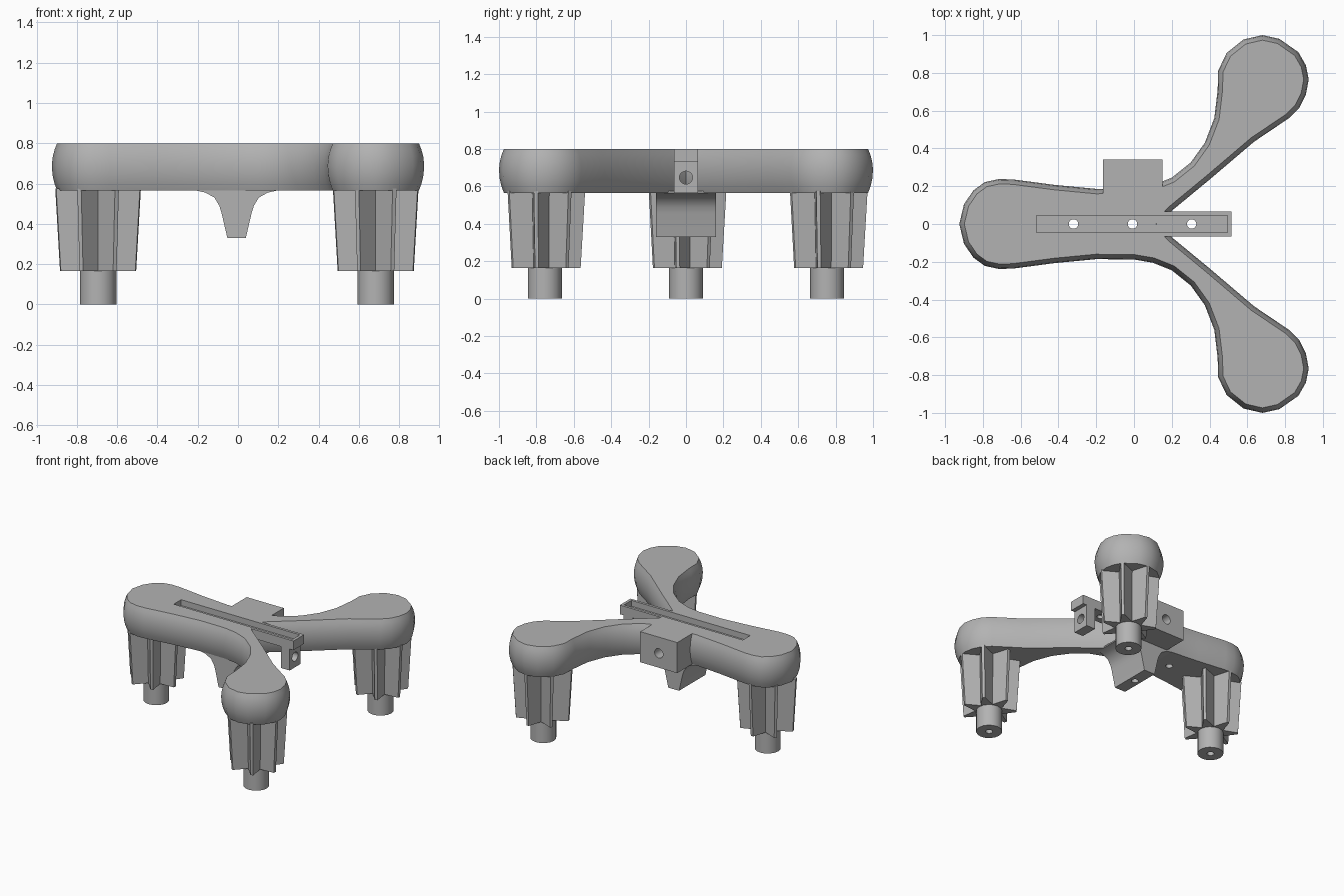
import bpy, bmesh, math
from mathutils import Vector, Matrix

if "Cube" in bpy.data.objects:
    bpy.data.objects.remove(bpy.data.objects["Cube"], do_unlink=True)

grey = bpy.data.materials.new("plain_grey")
grey.use_nodes = True
grey.diffuse_color = (0.45, 0.45, 0.45, 1)
grey.node_tree.nodes["Principled BSDF"].inputs["Base Color"].default_value = (0.45, 0.45, 0.45, 1)


def finish(name, bm):
    bmesh.ops.recalc_face_normals(bm, faces=bm.faces)
    mesh = bpy.data.meshes.new(name)
    bm.to_mesh(mesh)
    bm.free()
    mesh.materials.append(grey)
    ob = bpy.data.objects.new(name, mesh)
    bpy.context.collection.objects.link(ob)
    return ob


def loft(name, rings):
    """Skin closed rings of equal length and cap both ends."""
    bm = bmesh.new()
    loops = [[bm.verts.new(p) for p in ring] for ring in rings]
    n = len(loops[0])
    for a, b in zip(loops, loops[1:]):
        for i in range(n):
            j = (i + 1) % n
            bm.faces.new((a[i], a[j], b[j], b[i]))
    bm.faces.new(loops[0])
    bm.faces.new(loops[-1])
    return finish(name, bm)


def box(name, x, y, z):
    return loft(name, [[(x[0], y[0], h), (x[1], y[0], h), (x[1], y[1], h), (x[0], y[1], h)] for h in z])


def rod(name, centre, radius, length, axis="Z", sides=20):
    bm = bmesh.new()
    turn = {"Z": Matrix(), "X": Matrix.Rotation(math.pi / 2, 4, "Y"),
            "Y": Matrix.Rotation(math.pi / 2, 4, "X")}[axis]
    bmesh.ops.create_cone(bm, cap_ends=True, segments=sides, radius1=radius, radius2=radius,
                          depth=length, matrix=Matrix.Translation(centre) @ turn)
    return finish(name, bm)


def cut(ob, cutter):
    mod = ob.modifiers.new("cut", "BOOLEAN")
    mod.operation = "DIFFERENCE"
    mod.solver = "EXACT"
    mod.object = cutter
    bpy.context.view_layer.objects.active = ob
    bpy.ops.object.modifier_apply(modifier=mod.name)


def smooth(ob):
    bpy.ops.object.select_all(action="DESELECT")
    ob.select_set(True)
    bpy.context.view_layer.objects.active = ob
    bpy.ops.object.shade_smooth_by_angle(angle=math.radians(32))


def inset(points, d):
    """Move a counter-clockwise outline inwards by d."""
    out = []
    for i, p in enumerate(points):
        a = (p - points[i - 1]).normalized()
        b = (points[(i + 1) % len(points)] - p).normalized()
        na, nb = Vector((-a.y, a.x)), Vector((-b.y, b.x))
        out.append(p + (na + nb) * d / (1 + max(na.dot(nb), -0.2)))
    return out


# Three-lobed body: half outline from the fork round to the rear lobe
half = [(.2, .07), (.4, .235), (.635, .435), (.82, .56), (.875, .615), (.91, .685), (.925, .765),
        (.91, .84), (.87, .91), (.77, .98), (.68, 1), (.58, .977), (.49, .905), (.445, .81),
        (.443, .71), (.425, .56), (.375, .43), (.3, .325), (.2, .245), (.1, .205), (0, .188),
        (-.2, .186), (-.42, .207), (-.64, .236), (-.715, .238), (-.79, .222), (-.85, .178),
        (-.9, .105)]
outline = [Vector((.13, 0))] + [Vector(p) for p in half] + [Vector((-.925, 0))]
outline += [Vector((x, -y)) for x, y in reversed(half)]
levels = [(.565, .026), (.6, .013), (.64, .004), (.69, 0), (.735, .005), (.77, .014), (.8, .026)]
body = loft("body", [[(p.x, p.y, z) for p in inset(outline, d)] for z, d in levels])

# Rail projecting through the fork, with its end plate
rail = box("rail", (.12, .517), (-.065, .065), (.73, .8))
plate = box("rail_end_plate", (.41, .485), (-.065, .065), (.565, .735))

# Side mounting block
block = box("side_block", (-.165, .15), (.1, .342), (.565, .8))

# Flared block under the middle
flare = [(.2, .575), (.2, .565), (.155, .555), (.11, .53), (.086, .49), (.075, .455), (.046, .33)]
section = [(x - .007, z) for x, z in flare] + [(-x - .007, z) for x, z in reversed(flare)]
under = loft("under_block", [[(x, y, z) for x, z in section] for y in (-.16, .16)])

# Slot, screw holes and cross holes
slot = box("slot_cutter", (-.515, .495), (-.045, .045), (.755, .9))
screws = [rod("screw_cutter", (x, 0, .6), .025, 1) for x in (-.32, -.008, .305)]
plate_hole = rod("plate_cutter", (.45, 0, .647), .035, .3, "X")
block_hole = rod("block_cutter", (-.008, .33, .675), .036, .24, "Y")
for target in (body, rail):
    cut(target, slot)
    for s in screws:
        cut(target, s)
cut(under, screws[1])
cut(plate, plate_hole)
cut(block, block_hole)
helpers = [slot, plate_hole, block_hole] + screws

# Fluted legs with round feet
RIBS = 7
for name, cx, cy in (("rear", -.695, 0), ("left", .684, .755), ("right", .684, -.755)):
    rings = []
    for z, tip in ((.165, .192), (.575, .216)):
        ring = []
        for i in range(RIBS):
            rib = math.pi / 2 + math.tau * i / RIBS
            for a, r in ((rib - .05, tip), (rib + .05, tip), (rib + math.pi / RIBS, tip * .5)):
                ring.append((cx + r * math.cos(a), cy + r * math.sin(a), z))
        rings.append(ring)
    loft(name + "_leg", rings)
    foot = rod(name + "_foot", (cx, cy, .1), .091, .2, sides=16)
    bore = rod("foot_cutter", (cx, cy, 0), .025, .2)
    cut(foot, bore)
    smooth(foot)
    helpers.append(bore)

for ob in (body, under, plate, block, rail):
    smooth(ob)
for h in helpers:
    bpy.data.objects.remove(h, do_unlink=True)
